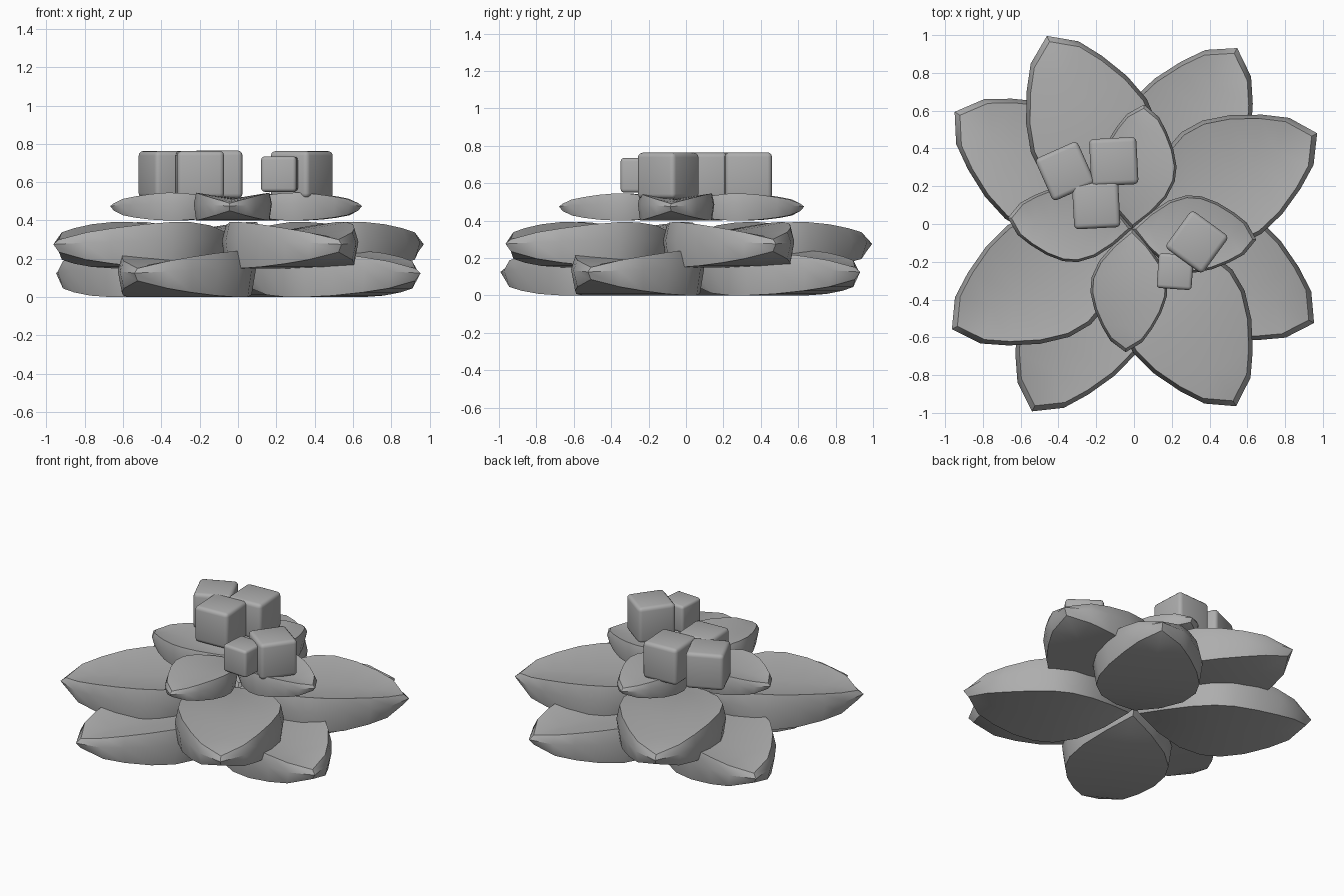
import bpy, bmesh, math
from mathutils import Matrix, Vector

if "Cube" in bpy.data.objects:
    bpy.data.objects.remove(bpy.data.objects["Cube"])

grey = bpy.data.materials.new("stone_grey")
grey.diffuse_color = (0.42, 0.42, 0.42, 1)
grey.use_nodes = True
grey.node_tree.nodes["Principled BSDF"].inputs["Base Color"].default_value = grey.diffuse_color

# Petal outline: (distance from flower centre, half width)
OUTLINE = [(0.0, 0), (0.14, 0.15), (0.30, 0.275), (0.45, 0.335), (0.58, 0.338),
           (0.73, 0.295), (0.88, 0.22), (1.0, 0.14), (1.095, 0)]
WIDEST = 0.34
LENGTH = OUTLINE[-1][0]


def finish(bm, name, angle):
    bmesh.ops.recalc_face_normals(bm, faces=bm.faces)
    mesh = bpy.data.meshes.new(name)
    bm.to_mesh(mesh)
    bm.free()
    mesh.materials.append(grey)
    obj = bpy.data.objects.new(name, mesh)
    bpy.context.collection.objects.link(obj)
    bpy.ops.object.select_all(action='DESELECT')
    obj.select_set(True)
    bpy.context.view_layer.objects.active = obj
    bpy.ops.object.shade_smooth_by_angle(angle=math.radians(angle))
    return obj


def foot_height(f):
    return 0.085 * (1 - f) ** 1.2


def petal(name, matrix):
    """Thick pointed petal: dished top, rounded wall and nearly flat underside."""
    bm = bmesh.new()
    last = len(OUTLINE) - 1
    mid = LENGTH / 2

    def loop(inset, height):
        # Closed outline, up one side and back down the other
        verts = []
        path = [(a, w, i) for i, (a, w) in enumerate(OUTLINE)]
        for side, part in ((1, path), (-1, path[-2:0:-1])):
            for a, w, i in part:
                x = mid + (a - mid) * (1 - inset)
                verts.append(bm.verts.new((x, side * w * (1 - inset), height(w / WIDEST))))
        return verts

    rim = loop(0.06, lambda f: 0.15 + 0.092 * f)
    wall = loop(0.0, lambda f: 0.125 + 0.02 * f)
    foot = loop(0.06, foot_height)
    n = len(rim)
    for lower, upper in ((foot, wall), (wall, rim)):
        for i in range(n):
            j = (i + 1) % n
            bm.faces.new((lower[i], lower[j], upper[j], upper[i]))

    # Shallow centre fold on the top and the middle line of the underside
    for ring, height in ((rim, lambda f: 0.15 + 0.04 * f), (foot, foot_height)):
        line = [ring[0]]
        for i in range(1, last):
            line.append(bm.verts.new((ring[i].co.x, 0, height(OUTLINE[i][1] / WIDEST))))
        line.append(ring[last])
        for i in range(last):
            for a, b in ((ring[i], ring[i + 1]), (ring[-i], ring[-i - 1])):
                quad = [line[i], a, b, line[i + 1]]
                bm.faces.new(list(dict.fromkeys(quad)))
    bm.transform(matrix)
    return finish(bm, name, 38)


# Three stacked whorls: name, centre, base height, scale, (length, turn) of each petal
WHORLS = [
    ("lower_petal", (0.0, 0.0), 0.0, 1.0,
     [(1.08, 59.6), (1.12, 148), (1.13, 241.4), (1.088, 331.2)]),
    ("middle_petal", (0.01, -0.015), 0.15, 1.0,
     [(1.08, 27.3), (1.115, 115), (1.115, 209.1), (1.088, 299.2)]),
    ("upper_petal", (-0.01, -0.025), 0.4, 0.6,
     [(0.66, -5), (0.66, 84.5), (0.66, 175), (0.655, 267)])]
for name, (cx, cy), z, scale, petals in WHORLS:
    for k, (length, turn) in enumerate(petals):
        petal(f"{name}_{k + 1}", Matrix.Translation((cx, cy, z))
              @ Matrix.Rotation(math.radians(turn), 4, 'Z')
              @ Matrix.Diagonal((length / LENGTH, scale, scale, 1)))

# Rounded cubes on top: centre, size, turn
CUBES = [((-0.365, 0.28, 0.64), 0.245, 24), ((-0.107, 0.33, 0.64), 0.25, 3),
         ((-0.2, 0.1, 0.64), 0.245, 3), ((0.333, -0.095, 0.64), 0.245, -36),
         ((0.218, -0.252, 0.642), 0.185, -4)]
for k, (centre, size, turn) in enumerate(CUBES):
    bm = bmesh.new()
    bmesh.ops.create_cube(bm, size=size)
    bmesh.ops.bevel(bm, geom=bm.edges[:], offset=size * 0.1, segments=3,
                    profile=0.5, affect='EDGES')
    bm.transform(Matrix.Translation(Vector(centre)) @ Matrix.Rotation(math.radians(turn), 4, 'Z'))
    finish(bm, f"cube_{k + 1}", 40)
